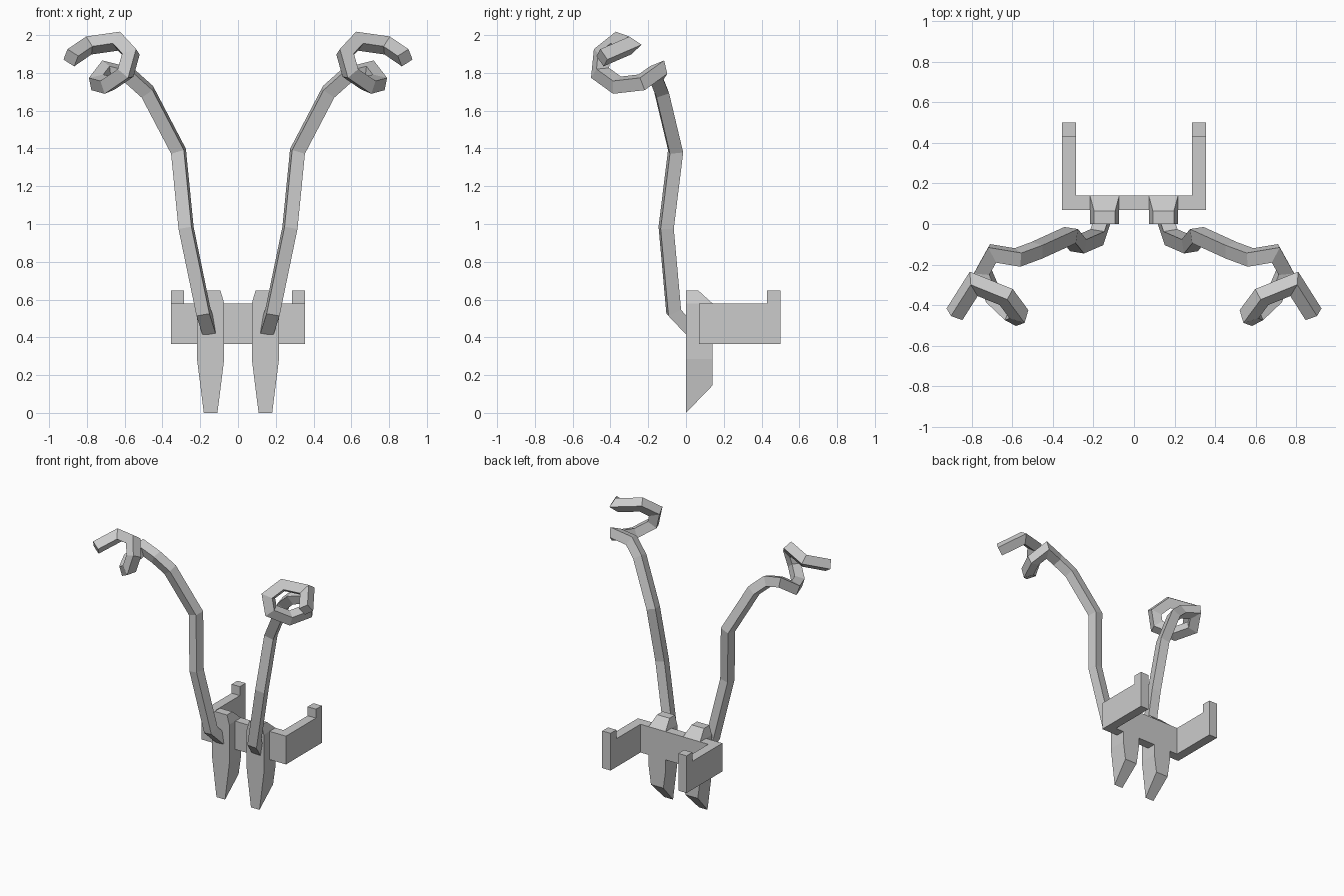
import bpy, bmesh
from mathutils import Vector

if "Cube" in bpy.data.objects:
    bpy.data.objects.remove(bpy.data.objects["Cube"])


def finish(bm, name, mirror=True):
    bmesh.ops.recalc_face_normals(bm, faces=bm.faces[:])
    me = bpy.data.meshes.new(name)
    bm.to_mesh(me)
    bm.free()
    ob = bpy.data.objects.new(name, me)
    bpy.context.collection.objects.link(ob)
    if mirror:
        ob.modifiers.new("Mirror", 'MIRROR').use_mirror_merge = False
    return ob


def skin(rings, name, mirror=True):
    """Join matching vertex rings with quads and cap both ends."""
    bm = bmesh.new()
    rows = [[bm.verts.new(p) for p in r] for r in rings]
    n = len(rows[0])
    for a, b in zip(rows, rows[1:]):
        for i in range(n):
            j = (i + 1) % n
            bm.faces.new((a[i], a[j], b[j], b[i]))
    bm.faces.new(rows[0])
    bm.faces.new(rows[-1])
    return finish(bm, name, mirror)


def square_tube(path, half, name):
    """Square section swept along a path with mitred corners."""
    pts = [Vector(p) for p in path]
    dirs = [(b - a).normalized() for a, b in zip(pts, pts[1:])]
    d = dirs[0]
    side = Vector((1, 0, 0))
    side = (side - d * side.dot(d)).normalized()
    up = d.cross(side)
    ring = [pts[0] + (side * u + up * v) * half
            for u, v in ((-1, -1), (1, -1), (1, 1), (-1, 1))]
    rings = [ring]
    for i, d in enumerate(dirs):
        nrm = d + dirs[i + 1] if i + 1 < len(dirs) else d
        ring = [c + d * ((pts[i + 1] - c).dot(nrm) / d.dot(nrm)) for c in ring]
        rings.append(ring)
    return skin(rings, name)


def extrude_profile(profile, axis, lo, hi, name, mirror=True):
    def put(a, b, t):
        return (a, b, t) if axis == 'z' else (t, a, b)
    return skin([[put(a, b, t) for a, b in profile] for t in (lo, hi)], name, mirror)


# Rear clamp: U-shaped band
extrude_profile([(-.355, .07), (.355, .07), (.355, .5), (.285, .5), (.285, .14),
                 (-.285, .14), (-.285, .5), (-.355, .5)], 'z', .365, .58,
                "clamp_band", mirror=False)

# Upright tips at the ends of the clamp
extrude_profile([(.43, .58), (.5, .58), (.5, .648), (.43, .648)], 'x', .285, .355, "clamp_tip")

# Tapered wedge plates: (half width, front y/z, back y/z) from foot to top
cx = .145
levels = [(.036, .052, 0, 0, .14, .145), (.072, .072, 0, .285, .14, .285),
          (.072, .072, 0, .58, .14, .58), (.052, .052, 0, .648, .065, .648)]
rings = []
for wf, wb, yf, zf, yb, zb in levels:
    rings.append([(cx - wf, yf, zf), (cx + wf, yf, zf), (cx + wb, yb, zb), (cx - wb, yb, zb)])
skin(rings, "wedge_plate")

# Long curling stalks
square_tube([(.153, .025, .44), (.183, -.065, .535), (.275, -.105, .98), (.315, -.055, 1.385),
             (.48, -.13, 1.70), (.575, -.165, 1.785), (.695, -.145, 1.815),
             (.745, -.235, 1.75), (.69, -.365, 1.735), (.595, -.455, 1.80),
             (.567, -.445, 1.90), (.63, -.36, 1.968), (.79, -.295, 1.945),
             (.885, -.445, 1.88)], .035, "curled_stalk")
